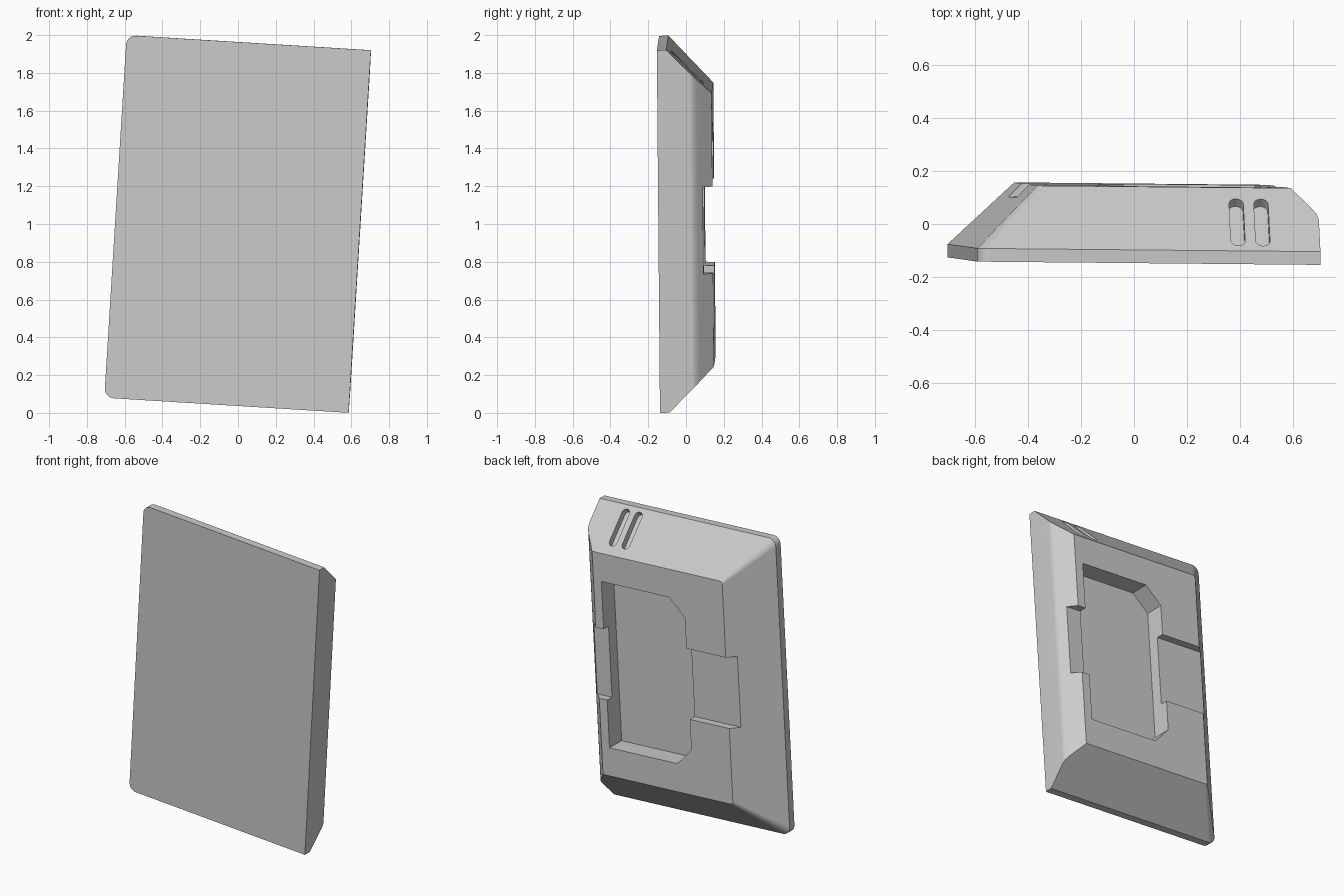
import bpy, bmesh, math
from mathutils import Matrix, Vector

if "Cube" in bpy.data.objects:
    bpy.data.objects.remove(bpy.data.objects["Cube"])

HALF_W, HALF_H, DEPTH = 0.648, 0.9615, 0.287
LIP = 0.05                      # straight rim before the long slopes

grey = bpy.data.materials.new("plain_grey")
grey.use_nodes = True
colour = (0.6, 0.6, 0.6, 1)
grey.diffuse_color = colour
grey.node_tree.nodes["Principled BSDF"].inputs["Base Color"].default_value = colour


def loft(name, rings):
    """Skin a stack of equal-length rings and cap both ends."""
    bm = bmesh.new()
    loops = [[bm.verts.new(p) for p in ring] for ring in rings]
    n = len(loops[0])
    for a, b in zip(loops, loops[1:]):
        for i in range(n):
            j = (i + 1) % n
            bm.faces.new((a[i], a[j], b[j], b[i]))
    bm.faces.new(loops[0])
    bm.faces.new(loops[-1])
    bmesh.ops.recalc_face_normals(bm, faces=bm.faces)
    mesh = bpy.data.meshes.new(name)
    bm.to_mesh(mesh)
    bm.free()
    mesh.materials.append(grey)
    obj = bpy.data.objects.new(name, mesh)
    bpy.context.collection.objects.link(obj)
    return obj


def prism(name, outline, y0, y1):
    return loft(name, [[(x, y, z) for x, z in outline] for y in (y0, y1)])


def outline(y, right_inset, radius):
    """Panel outline at one depth: rounded corners on -x, square on +x."""
    inset = max(0, y - LIP)
    left, right, top = inset - HALF_W, HALF_W - right_inset, HALF_H - inset
    pts = [(right, y, -top), (right, y, top)]
    for sign, start in ((1, 90), (-1, 180)):
        for k in range(7):
            t = math.radians(start + 15 * k)
            pts.append((left + radius + radius * math.cos(t), y,
                        sign * (top - radius) + radius * (math.sin(t))))
    return pts


# Panel body: long slopes on three sides, short softened chamfer on +x
body = loft("back_panel", [
    outline(0, 0, 0.05), outline(LIP, 0, 0.05), outline(0.17, 0, 0.035),
    outline(0.19, 0.007, 0.032), outline(0.21, 0.023, 0.03),
    outline(DEPTH, 0.1, 0.02)])

# Central pocket with two clipped corners
pocket = prism("pocket_cutter", [
    (0.49, 0.54), (-0.01, 0.54), (-0.12, 0.43),
    (-0.12, -0.43), (-0.01, -0.54), (0.49, -0.54)], DEPTH - 0.126, 0.5)

# Shallow channel across the full width
channel = prism("channel_cutter", [
    (1, 0.23), (-1, 0.23), (-1, -0.23), (1, -0.23)], DEPTH - 0.05, 0.5)

# Pair of rounded slots sunk in the top slope
cutters = [pocket, channel]
slot_r, slot_half, slot_y = 0.027, 0.097, 0.157
for x in (0.338, 0.432):
    pts = []
    for sign, start in ((1, 0), (-1, 180)):
        for k in range(9):
            t = math.radians(start + 22.5 * k)
            pts.append((slot_r * math.cos(t), sign * slot_half + slot_r * math.sin(t)))
    slot = prism("slot_cutter", pts, -0.04, 0.05)
    place = (Matrix.Translation(Vector((x, slot_y, HALF_H - slot_y + LIP)))
             @ Matrix.Rotation(math.radians(45), 4, 'X'))
    slot.data.transform(place)
    cutters.append(slot)

bpy.context.view_layer.objects.active = body
body.select_set(True)
for cutter in cutters:
    cutter.hide_render = True
    mod = body.modifiers.new("cut", 'BOOLEAN')
    mod.operation, mod.solver, mod.object = 'DIFFERENCE', 'EXACT', cutter
    bpy.ops.object.modifier_apply(modifier=mod.name)
    bpy.data.objects.remove(cutter)

# Lean the panel slightly
body.matrix_world = (Matrix.Translation((-0.002, -0.14, 1.0))
                     @ Matrix.Rotation(-0.01, 4, 'Z')
                     @ Matrix.Rotation(0.008, 4, 'X')
                     @ Matrix.Rotation(math.radians(3.53), 4, 'Y'))

bpy.ops.object.select_all(action='DESELECT')
body.select_set(True)
bpy.ops.object.shade_smooth_by_angle(angle=math.radians(30))
weighted = body.modifiers.new("even_shading", 'WEIGHTED_NORMAL')
weighted.keep_sharp = True
